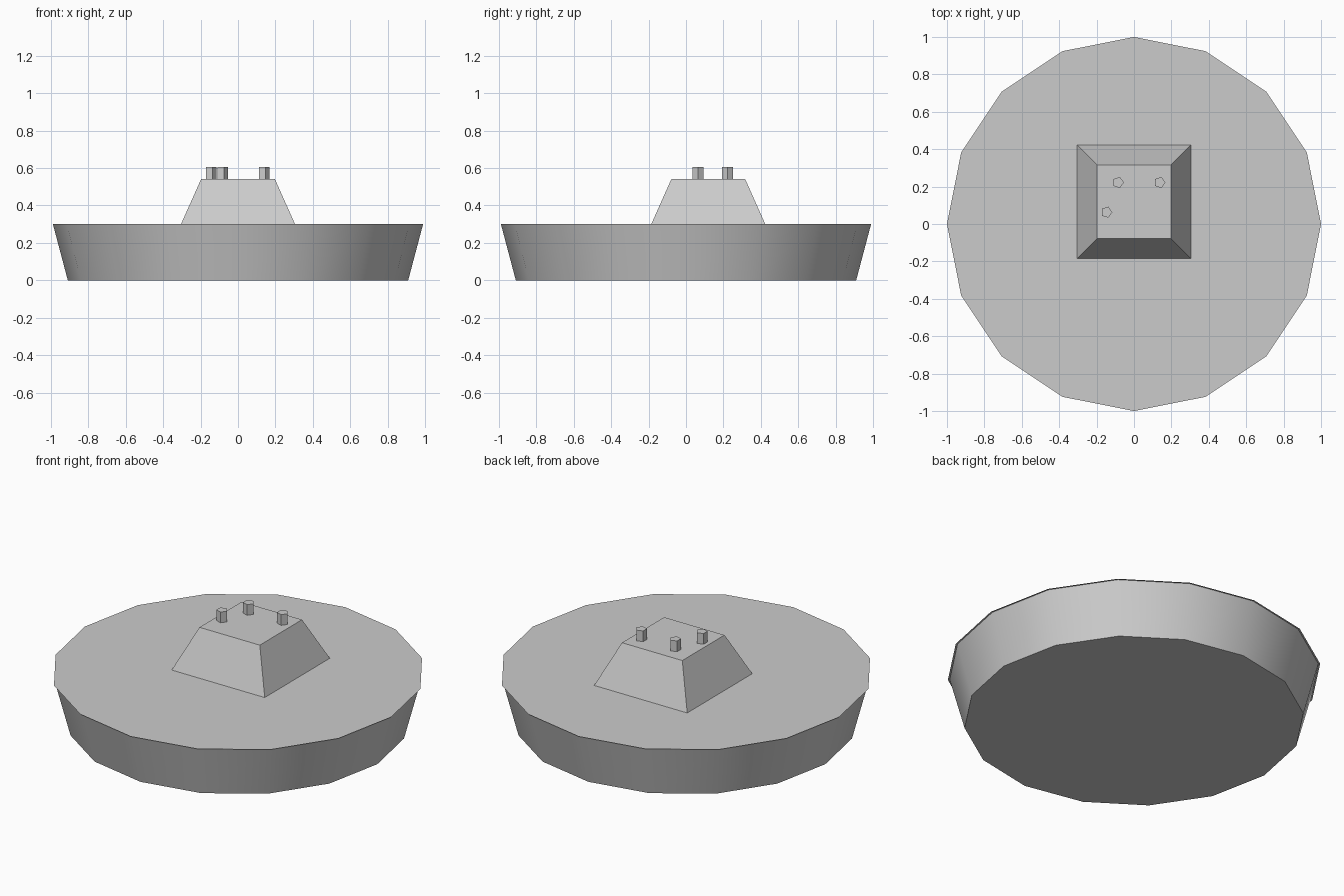
import bpy
import math

cube = bpy.data.objects.get("Cube")
if cube:
    bpy.data.objects.remove(cube, do_unlink=True)

GREY = (0.6, 0.6, 0.6, 1.0)
grey = bpy.data.materials.new("plain grey")
grey.use_nodes = True
grey.diffuse_color = GREY
grey.node_tree.nodes["Principled BSDF"].inputs["Base Color"].default_value = GREY


def ring(sides, radius, z, centre, turn):
    """Points of a regular polygon at height z."""
    return [(centre[0] + radius * math.cos(turn + math.tau * i / sides),
             centre[1] + radius * math.sin(turn + math.tau * i / sides), z)
            for i in range(sides)]


def add_part(name, verts, faces):
    mesh = bpy.data.meshes.new(name)
    mesh.from_pydata(verts, [], faces)
    mesh.materials.append(grey)
    obj = bpy.data.objects.new(name, mesh)
    bpy.context.collection.objects.link(obj)
    return obj


def taper(name, sides, r_low, r_high, z_low, z_high, centre=(0, 0), turn=0, top=True):
    """Tapered prism with a bottom face and, if wanted, a top face."""
    verts = ring(sides, r_low, z_low, centre, turn) + ring(sides, r_high, z_high, centre, turn)
    faces = [tuple(reversed(range(sides)))]
    for i in range(sides):
        j = (i + 1) % sides
        faces.append((i, j, sides + j, sides + i))
    if top:
        faces.append(tuple(range(sides, 2 * sides)))
    return add_part(name, verts, faces)


DECK_Z, TOP_Z, PEG_Z = 0.302, 0.542, 0.605

# Flared round base, smooth around its wall, open under the deck
base = taper("round_base", 16, 0.91, 0.99, 0.0, DECK_Z, top=False)
bpy.ops.object.select_all(action="DESELECT")
base.select_set(True)
bpy.context.view_layer.objects.active = base
bpy.ops.object.shade_smooth_by_angle(angle=math.radians(40))

# Flat deck that slightly overhangs the wall
add_part("deck", ring(16, 1.0, DECK_Z, (0, 0), 0), [tuple(range(16))])

# Square block with sloping sides
root2 = math.sqrt(2)
taper("sloped_block", 4, 0.304 * root2, 0.197 * root2, DECK_Z, TOP_Z,
      centre=(0, 0.119), turn=math.pi / 4)

# Three five-sided pegs on the block
for i, spot in enumerate([(-0.085, 0.222), (0.137, 0.222), (-0.147, 0.063)], 1):
    taper(f"peg_{i}", 5, 0.031, 0.031, TOP_Z, PEG_Z, centre=spot)
